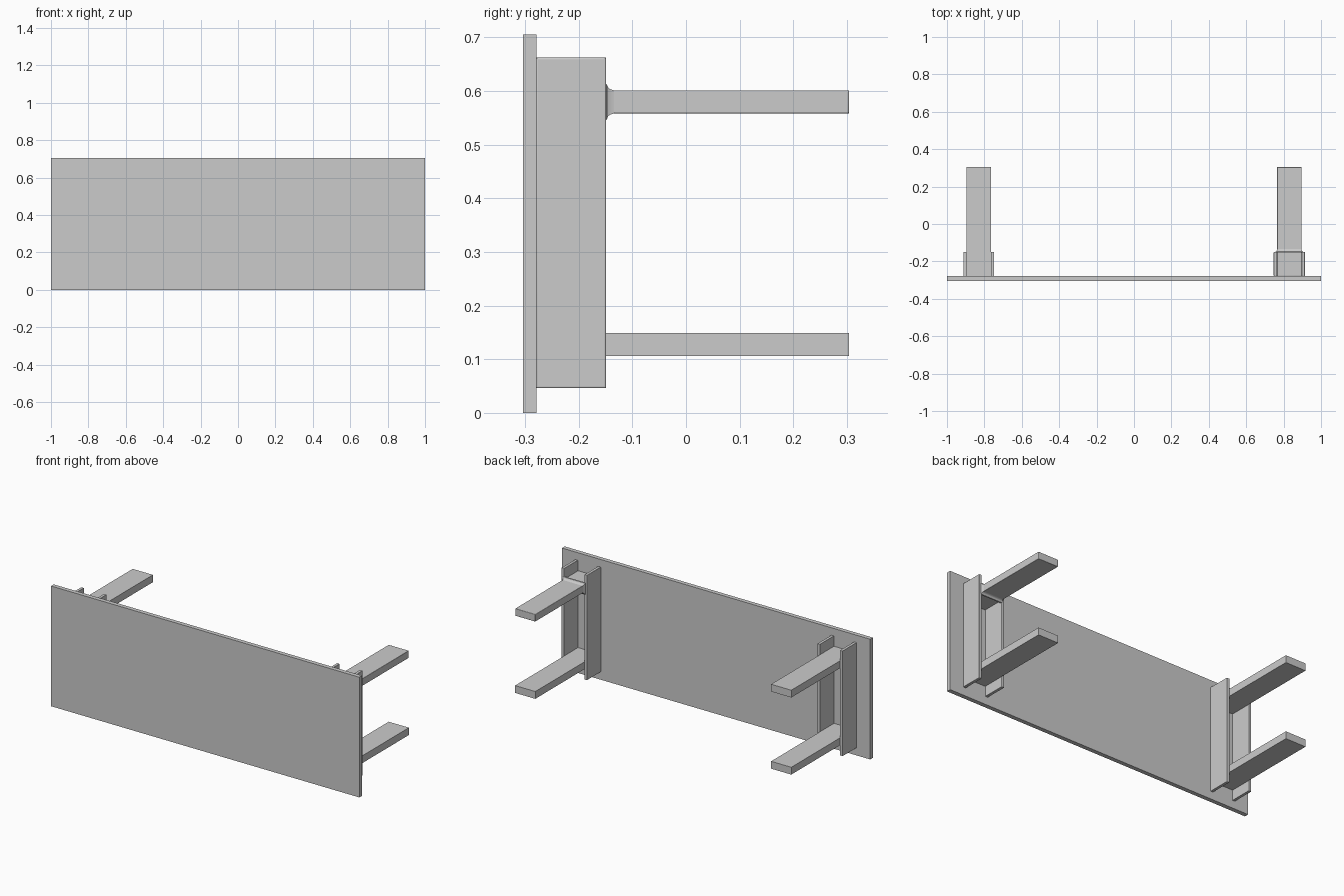
import bpy, bmesh
from mathutils import Vector

if "Cube" in bpy.data.objects:
    bpy.data.objects.remove(bpy.data.objects["Cube"])


def box(name, lo, hi, bevel=0.0):
    lo, hi = Vector(lo), Vector(hi)
    bm = bmesh.new()
    bmesh.ops.create_cube(bm, size=1)
    for v in bm.verts:
        v.co = Vector(c * s for c, s in zip(v.co, hi - lo)) + (lo + hi) / 2
    me = bpy.data.meshes.new(name)
    bm.to_mesh(me)
    bm.free()
    ob = bpy.data.objects.new(name, me)
    bpy.context.collection.objects.link(ob)
    if bevel:
        m = ob.modifiers.new("rounded_edges", "BEVEL")
        m.width, m.segments = bevel, 3
    return ob


def smooth(ob):
    bpy.ops.object.select_all(action="DESELECT")
    ob.select_set(True)
    bpy.context.view_layer.objects.active = ob
    bpy.ops.object.shade_smooth_by_angle()


BACK, CLEAT, TIP = -0.279, -0.149, 0.304
LEG_Z = [(0.106, 0.149), (0.558, 0.601)]
LEG_X = (0.765, 0.896)

# Table top, standing on its long edge
box("table_top", (-1, -0.304, 0), (1, BACK, 0.705))

# Screw holes for the left cleats
bm = bmesh.new()
for z0, z1 in LEG_Z:
    for y in (-0.182, -0.248):
        res = bmesh.ops.create_cone(bm, cap_ends=True, segments=16,
                                    radius1=0.006, radius2=0.006, depth=0.3)
        for v in res["verts"]:
            x, yy, z = v.co
            v.co = (z - 0.83, yy + y, x + (z0 + z1) / 2)
me = bpy.data.meshes.new("screw_hole_cutter")
bm.to_mesh(me)
bm.free()
cutter = bpy.data.objects.new("screw_hole_cutter", me)
bpy.context.collection.objects.link(cutter)
cutter.hide_render = True
cutter.hide_set(True)

# Cleats: a pair clamps the legs at each end, right pair has soft edges
for side, label, th in ((-1, "left", 0.016), (1, "right", 0.018)):
    for part, xa, xb in (("inner", LEG_X[0] - th, LEG_X[0]),
                         ("outer", LEG_X[1], LEG_X[1] + th)):
        x0, x1 = sorted((side * xa, side * xb))
        c = box(f"{label}_{part}_cleat", (x0, BACK, 0.046), (x1, CLEAT, 0.662),
                0.003 if side > 0 else 0)
        if side < 0:
            m = c.modifiers.new("screw_holes", "BOOLEAN")
            m.object, m.operation, m.solver = cutter, "DIFFERENCE", "EXACT"
        else:
            smooth(c)

# Legs
for side, label in ((-1, "left"), (1, "right")):
    for level, (z0, z1) in zip(("lower", "upper"), LEG_Z):
        x0, x1 = sorted(side * x for x in LEG_X)
        soft = side > 0 and level == "upper"
        leg = box(f"{label}_{level}_leg", (x0, BACK, z0), (x1, TIP, z1),
                  0.003 if soft else 0)
        if soft:
            smooth(leg)

# Flared collar where the soft leg meets its cleats
bm = bmesh.new()
rings = []
for y, g in ((-0.153, 0.014), (-0.148, 0.012), (-0.145, 0.005), (-0.141, 0.002), (-0.134, 0)):
    z0, z1 = LEG_Z[1]
    x0, x1, z0, z1 = LEG_X[0] - g * 0.6, LEG_X[1] + g * 0.6, z0 - g, z1 + g
    rings.append([bm.verts.new((x, y, z)) for x, z in
                  ((x0, z0), (x1, z0), (x1, z1), (x0, z1))])
for a, b in zip(rings, rings[1:]):
    for i in range(4):
        j = (i + 1) % 4
        bm.faces.new((a[i], a[j], b[j], b[i]))
bm.faces.new(rings[0])
bm.faces.new(rings[-1])
bmesh.ops.recalc_face_normals(bm, faces=bm.faces)
me = bpy.data.meshes.new("leg_collar")
bm.to_mesh(me)
bm.free()
collar = bpy.data.objects.new("leg_collar", me)
bpy.context.collection.objects.link(collar)
smooth(collar)
